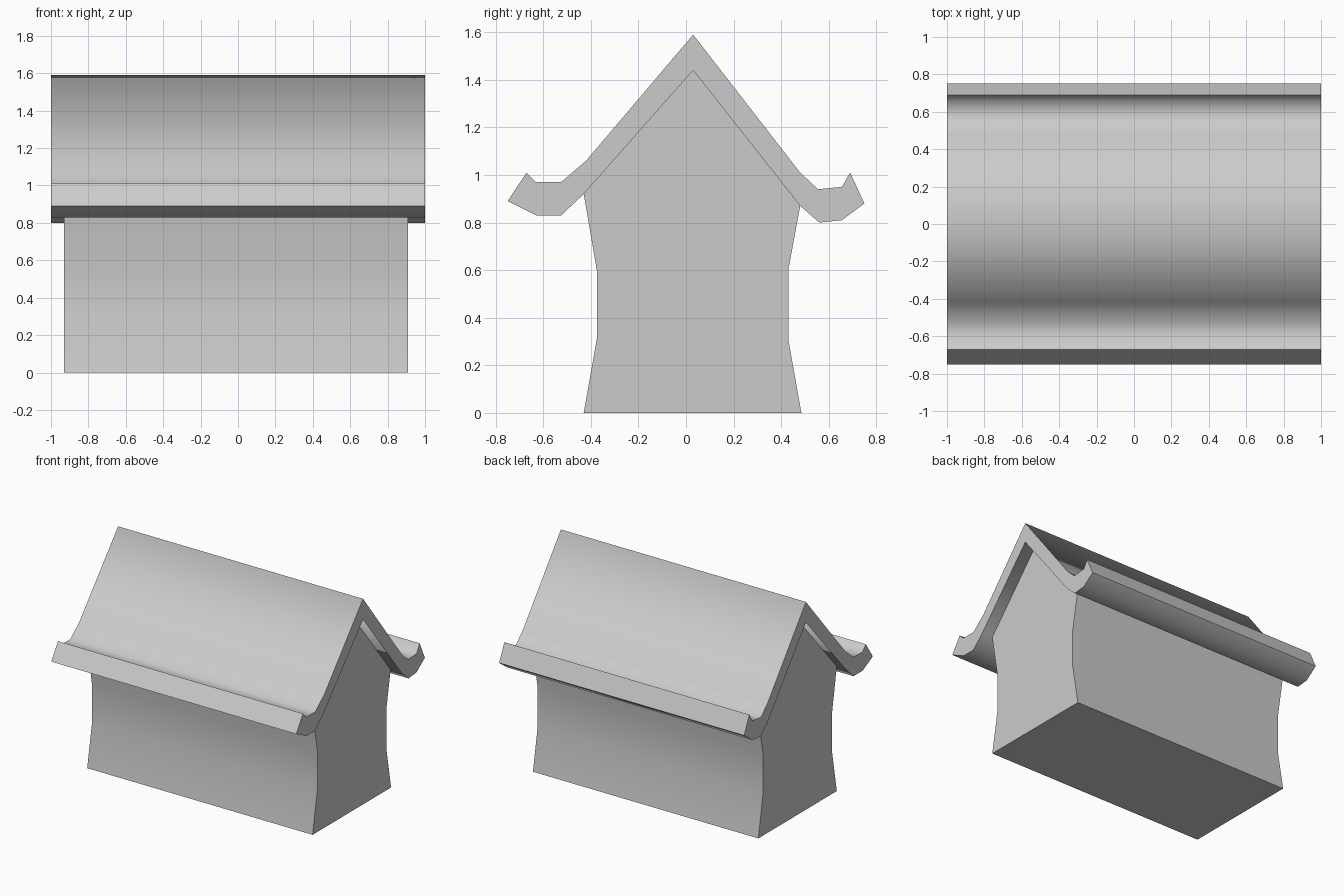
import bpy
import bmesh

default_cube = bpy.data.objects.get("Cube")
if default_cube:
    bpy.data.objects.remove(default_cube, do_unlink=True)

# Single plain grey material
grey = bpy.data.materials.new("plain grey")
grey.use_nodes = True
colour = (0.6, 0.6, 0.6, 1)
grey.diffuse_color = colour
grey.node_tree.nodes["Principled BSDF"].inputs["Base Color"].default_value = colour


def extrude_profile(name, profile, x_start, x_end, sharp_corners):
    """Sweep a (y, z) outline along x; creases run along the chosen corners."""
    bm = bmesh.new()
    start = [bm.verts.new((x_start, y, z)) for y, z in profile]
    end = [bm.verts.new((x_end, y, z)) for y, z in profile]
    caps = [bm.faces.new(start), bm.faces.new(end[::-1])]
    count = len(profile)
    for i in range(count):
        j = (i + 1) % count
        bm.faces.new((start[i], end[i], end[j], start[j]))
    for face in bm.faces:
        face.smooth = True
    for cap in caps:
        for edge in cap.edges:
            edge.smooth = False
    for i in sharp_corners:
        bm.edges.get((start[i], end[i])).smooth = False
    bmesh.ops.recalc_face_normals(bm, faces=bm.faces)
    mesh = bpy.data.meshes.new(name)
    bm.to_mesh(mesh)
    bm.free()
    mesh.materials.append(grey)
    obj = bpy.data.objects.new(name, mesh)
    bpy.context.collection.objects.link(obj)
    return obj


# Pinched house body with gabled ends
body_outline = [
    (-0.43, 0), (-0.375, 0.31), (-0.375, 0.6), (-0.43, 0.92),
    (0.03, 1.44),
    (0.48, 0.87), (0.43, 0.6), (0.43, 0.31), (0.485, 0),
]
extrude_profile("house_body", body_outline, -0.93, 0.91, (0, 3, 4, 5, 8))

# Roof slab whose eaves curl up into gutters: upper side, then underside
roof_outline = [
    (-0.75, 0.89), (-0.67, 1.01), (-0.63, 0.97), (-0.525, 0.97), (-0.42, 1.06),
    (0.03, 1.59),
    (0.48, 1.01), (0.555, 0.94), (0.655, 0.95), (0.69, 1.01), (0.75, 0.88),
    (0.655, 0.81), (0.56, 0.8), (0.48, 0.87),
    (0.03, 1.44),
    (-0.43, 0.92), (-0.525, 0.83), (-0.63, 0.83),
]
extrude_profile("curled_roof", roof_outline, -1, 1, (0, 1, 9, 10))
